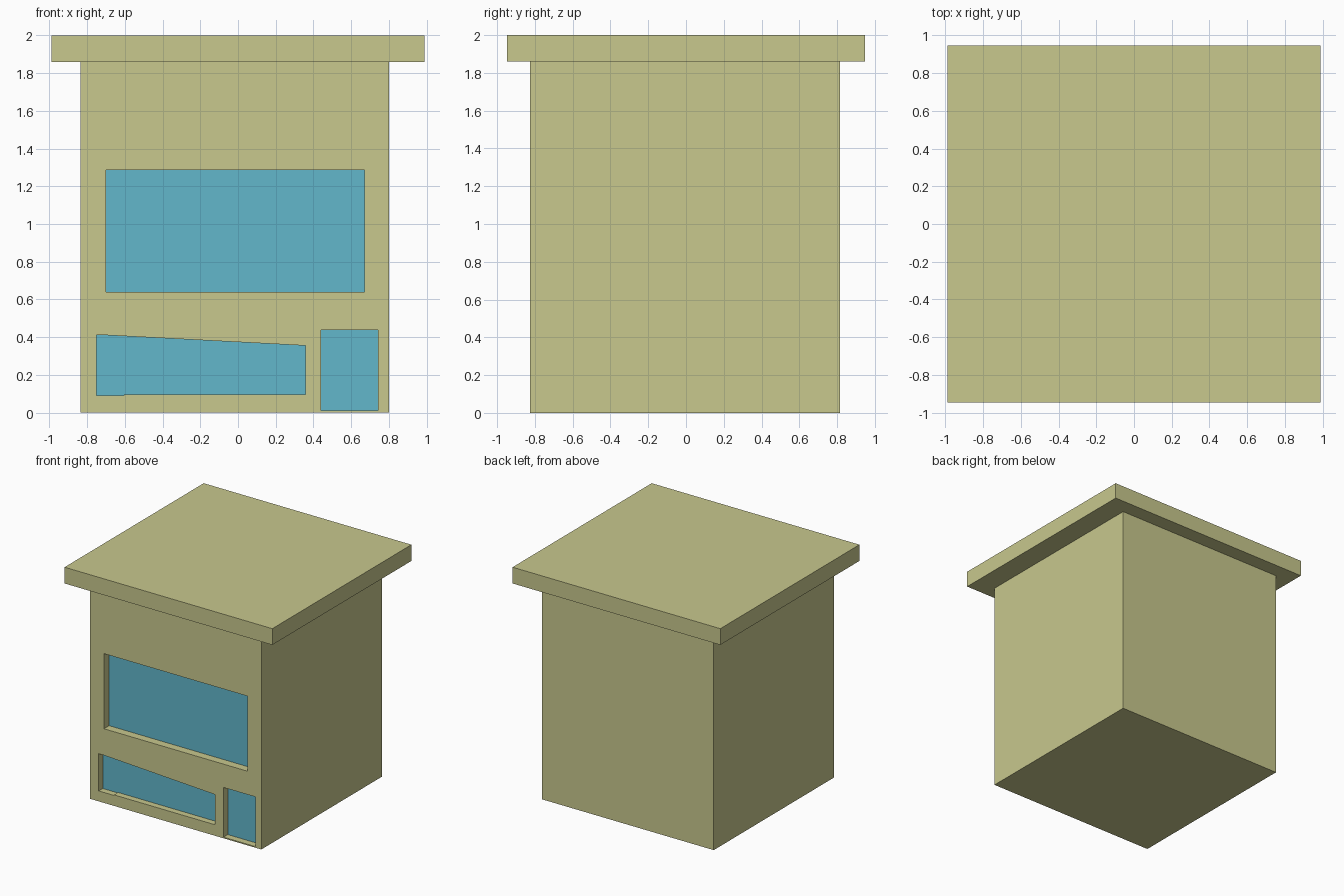
import bpy, bmesh

if "Cube" in bpy.data.objects:
    bpy.data.objects.remove(bpy.data.objects["Cube"])


def material(name, color):
    m = bpy.data.materials.new(name)
    m.diffuse_color = color
    m.use_nodes = True
    m.node_tree.nodes["Principled BSDF"].inputs["Base Color"].default_value = m.diffuse_color
    return m


wall_mat = material("wall_paint", (0.58, 0.58, 0.27, 1))
glass_mat = material("glass", (0.122, 0.474, 0.597, 1))


def finish(bm, name, mat):
    bmesh.ops.recalc_face_normals(bm, faces=bm.faces)
    mesh = bpy.data.meshes.new(name)
    bm.to_mesh(mesh)
    bm.free()
    mesh.materials.append(mat)
    ob = bpy.data.objects.new(name, mesh)
    bpy.context.collection.objects.link(ob)
    return ob


def prism(name, outline, y0, y1, mat):
    """Extrude an x-z outline from y0 back to y1."""
    bm = bmesh.new()
    face = bm.faces.new([bm.verts.new((x, y0, z)) for x, z in outline])
    ext = bmesh.ops.extrude_face_region(bm, geom=[face])["geom"]
    for v in ext:
        if isinstance(v, bmesh.types.BMVert):
            v.co.y = y1
    return finish(bm, name, mat)


def rect(x0, x1, z0, z1):
    return [(x0, z0), (x1, z0), (x1, z1), (x0, z1)]


FRONT, BACK = -0.825, 0.815

# Main block and overhanging flat roof
walls = prism("walls", rect(-0.835, 0.80, 0, 1.86), FRONT, BACK, wall_mat)
prism("roof_slab", rect(-0.99, 0.99, 1.86, 2.0), -0.947, 0.947, wall_mat)

# Recessed openings: outline and recess depth
openings = {
    "upper_window": (rect(-0.70, 0.67, 0.639, 1.286), 0.07),
    "lower_window": ([(-0.75, 0.09), (-0.605, 0.09), (-0.604, 0.095),
                      (0.357, 0.095), (0.357, 0.355), (-0.71, 0.411),
                      (-0.75, 0.411)], 0.055),
    "door": (rect(0.44, 0.743, 0.01, 0.438), 0.058),
}

for name, (outline, depth) in openings.items():
    # Cutter for the recess
    cutter = prism(name + "_cutter", outline, FRONT - 0.1, FRONT + depth + 0.003, wall_mat)
    cutter.hide_render = True
    mod = walls.modifiers.new(name, 'BOOLEAN')
    mod.operation = 'DIFFERENCE'
    mod.solver = 'EXACT'
    mod.object = cutter
    bpy.context.view_layer.objects.active = walls
    bpy.ops.object.modifier_apply(modifier=mod.name)
    bpy.data.objects.remove(cutter)
    # Coloured panel at the back of the recess
    bm = bmesh.new()
    bm.faces.new([bm.verts.new((x, FRONT + depth, z)) for x, z in outline])
    pane = finish(bm, name + "_pane", glass_mat)
    if pane.data.polygons[0].normal.y > 0:
        pane.data.flip_normals()
